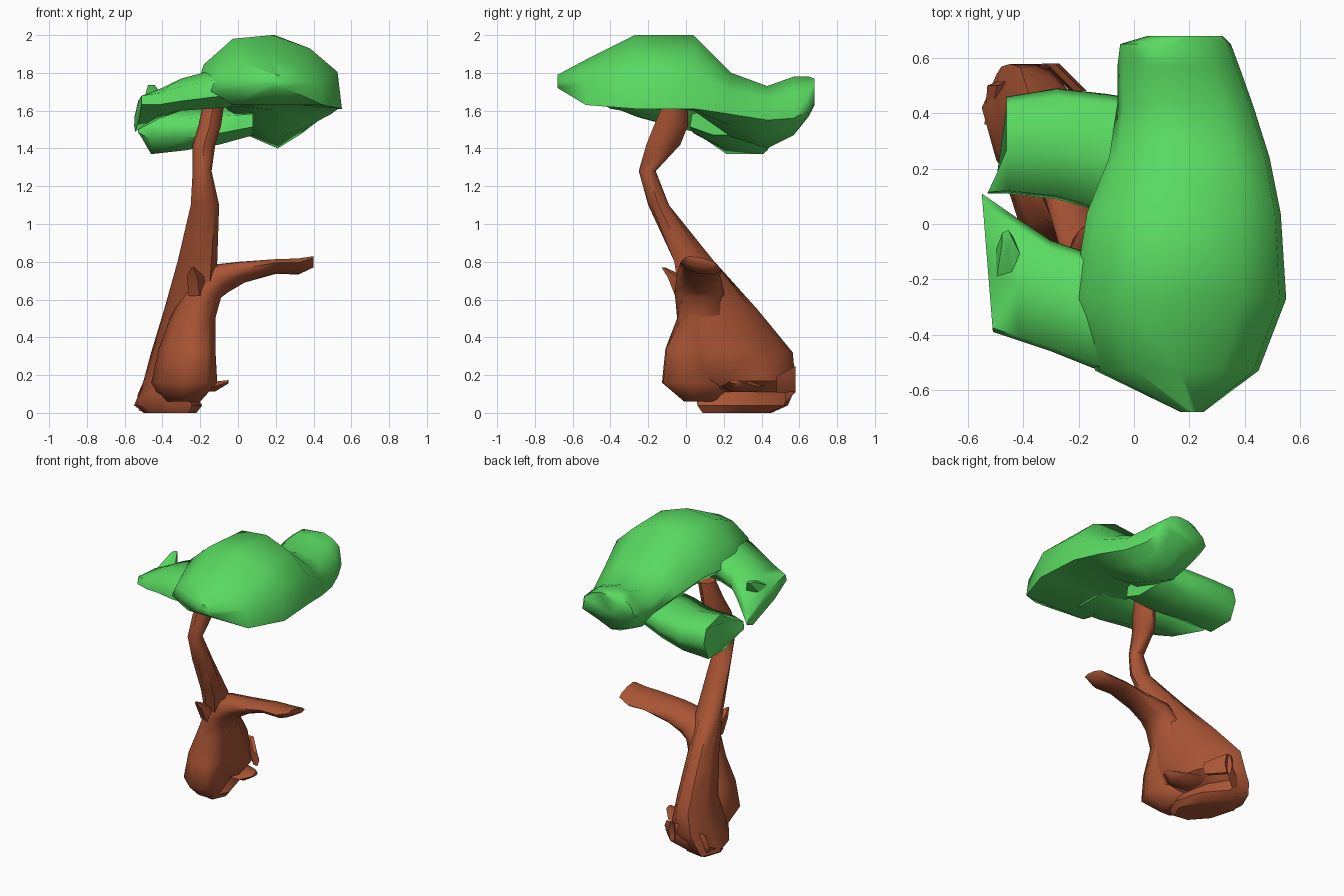
import bpy, bmesh
from math import sin, cos, pi, radians
from mathutils import Vector


def material(name, rgb):
    m = bpy.data.materials.new(name)
    m.diffuse_color = (*rgb, 1)
    return m


bark = material("bark", (0.40, 0.09, 0.035))
leaf = material("leaf", (0.10, 0.70, 0.12))


def loft(name, rings, mat, angle=50):
    """Skin a list of equal-length point rings and cap both ends."""
    bm = bmesh.new()
    vs = [[bm.verts.new(p) for p in r] for r in rings]
    n = len(vs[0])
    for a, b in zip(vs, vs[1:]):
        for i in range(n):
            j = (i + 1) % n
            bm.faces.new((a[i], a[j], b[j], b[i]))
    bm.faces.new(vs[0][::-1])
    bm.faces.new(vs[-1])
    bmesh.ops.recalc_face_normals(bm, faces=bm.faces)
    me = bpy.data.meshes.new(name)
    bm.to_mesh(me)
    bm.free()
    me.materials.append(mat)
    ob = bpy.data.objects.new(name, me)
    bpy.context.collection.objects.link(ob)
    bpy.ops.object.select_all(action='DESELECT')
    ob.select_set(True)
    bpy.context.view_layer.objects.active = ob
    bpy.ops.object.shade_smooth_by_angle(angle=radians(angle))
    return ob


def ring(c, a, b, n=8):
    """Elliptical ring from a centre and two half-axis vectors."""
    c, a, b = Vector(c), Vector(a), Vector(b)
    return [c + a * cos(2 * pi * i / n) + b * sin(2 * pi * i / n) for i in range(n)]


def flat_ring(z, x0, x1, y0, y1, skew=0.0):
    """Horizontal oval filling a box; skew leans it along the diagonal."""
    rx, ry = (x1 - x0) / 2, (y1 - y0) / 2
    return ring(((x0 + x1) / 2, (y0 + y1) / 2, z),
                (rx, ry * sin(skew), 0), (0, ry * cos(skew), 0))


# leaning main trunk, flaring to the back left, hollowed near the ground
loft("trunk", [flat_ring(*s) for s in (
    (0.00, -.50, -.22, .08, .46, -.5),
    (0.04, -.55, -.19, .05, .55, -.5),
    (0.11, -.52, -.24, .04, .58, -.5),
    (0.17, -.50, -.13, .02, .60, -.4),
    (0.32, -.46, -.12, 0.0, .57, -.6),
    (0.55, -.39, -.12, -.03, .38, -.6),
    (0.80, -.32, -.11, -.07, .16, -.4),
    (1.10, -.25, -.10, -.20, -.09, 0),
    (1.28, -.24, -.14, -.25, -.16, 0),
    (1.42, -.24, -.12, -.21, -.03, 0),
    (1.52, -.21, -.09, -.17, .01, 0),
    (1.66, -.18, -.07, -.11, .01, 0))], bark)

# swollen front root that bends over into the side branch
loft("front_root_and_branch", [flat_ring(*s) for s in (
    (0.06, -.40, -.20, -.02, .25, -.4),
    (0.16, -.46, -.11, -.14, .28, -.35),
    (0.34, -.42, -.12, -.12, .25, -.35),
    (0.50, -.36, -.12, -.05, .25, -.2))] + [
    ring((-.18, .07, .64), (.09, 0, -.03), (0, .13, 0)),
    ring((-.11, .07, .71), (.06, 0, -.07), (0, .12, -.01)),
    ring((.02, .07, .745), (.015, 0, -.055), (0, .11, -.02)),
    ring((.20, .08, .775), (0, 0, -.035), (0, .11, -.02)),
    ring((.32, .08, .775), (0, 0, -.04), (0, .11, -.02)),
    ring((.40, .08, .80), (0, 0, -.022), (0, .09, -.02))], bark, 70)

# small knots and root ends
loft("bark_knot", [ring((-.22, -.01, .62), (.05, 0, 0), (0, .05, 0), 5),
                   ring((-.23, -.05, .72), (.05, 0, 0), (0, .05, 0), 5),
                   ring((-.24, -.12, .77), (.01, 0, 0), (0, .01, 0), 5)], bark)
loft("side_root", [ring((-.25, .3, .14), (0, .12, 0), (0, 0, .035), 6),
                   ring((-.12, .28, .14), (0, .09, 0), (0, 0, .03), 6),
                   ring((-.05, .26, .165), (0, .03, 0), (0, 0, .01), 6)], bark)
loft("back_root", [ring((-.50, .36, .04), (.04, 0, 0), (0, 0, .035), 6),
                   ring((-.46, .50, .10), (.07, 0, 0), (0, 0, .09), 6),
                   ring((-.30, .58, .18), (.03, 0, 0), (0, 0, .08), 6),
                   ring((-.20, .48, .15), (.03, 0, 0), (0, 0, .05), 6)], bark)


# main canopy: cross-sections along y, dipping toward the back
def canopy_section(y, x0, x1, z_low, z_rim, z_top):
    w, h = x1 - x0, z_top - z_rim
    pts = ((1, 0), (.97, .5), (.78, .82), (.52, 1), (.25, .95), (.05, .6), (0, .3))
    out = [(x0 + u * w, y, z_rim + v * h) for u, v in pts]
    return out + [(x0 + .2 * w, y, (z_low + z_rim) / 2), (x0 + .55 * w, y, z_low),
                  (x0 + .8 * w, y, (z_low + z_rim) / 2)]


loft("main_canopy", [canopy_section(*s) for s in (
    (-.68, .17, .25, 1.72, 1.72, 1.79),
    (-.53, -.14, .45, 1.63, 1.63, 1.87),
    (-.27, -.22, .55, 1.65, 1.61, 2.0),
    (.04, -.17, .53, 1.60, 1.61, 2.0),
    (.24, -.09, .49, 1.46, 1.58, 1.80),
    (.43, -.06, .43, 1.40, 1.55, 1.73),
    (.57, -.06, .38, 1.47, 1.56, 1.78),
    (.65, -.05, .35, 1.57, 1.60, 1.78),
    (.68, .05, .32, 1.63, 1.64, 1.77))], leaf, 60)


# side lobes: rounded slabs lofted along x
def slab(x, y0, y1, z0, z1, droop=0.0, skew=0.0):
    pts = ((0, .3), (.03, .75), (.45, 1), (.92, .85), (1, .45), (.85, 0), (.3, 0))
    return [(x + skew * v, y0 + v * (y1 - y0), z0 + w * (z1 - z0) - droop * v)
            for v, w in pts]


loft("front_left_canopy", [slab(*s) for s in (
    (-.51, -.39, .11, 1.60, 1.71, .13, -.04),
    (-.42, -.42, .02, 1.59, 1.73, .04),
    (-.30, -.46, -.06, 1.60, 1.77),
    (-.15, -.52, -.11, 1.61, 1.81),
    (.10, -.57, -.05, 1.63, 1.85))], leaf, 65)

loft("back_left_canopy", [slab(*s) for s in (
    (-.53, .11, .28, 1.45, 1.57, 0, .08),
    (-.46, .11, .46, 1.37, 1.63),
    (-.28, .09, .49, 1.39, 1.61),
    (-.10, .04, .47, 1.42, 1.62),
    (.08, .02, .44, 1.47, 1.62))], leaf, 65)

# upturned leaf tip on the left
loft("canopy_tip", [ring((-.45, -.15, 1.66), (.06, 0, 0), (0, .10, 0), 5),
                    ring((-.46, -.05, 1.735), (.02, 0, 0), (0, .03, 0), 5)], leaf)
